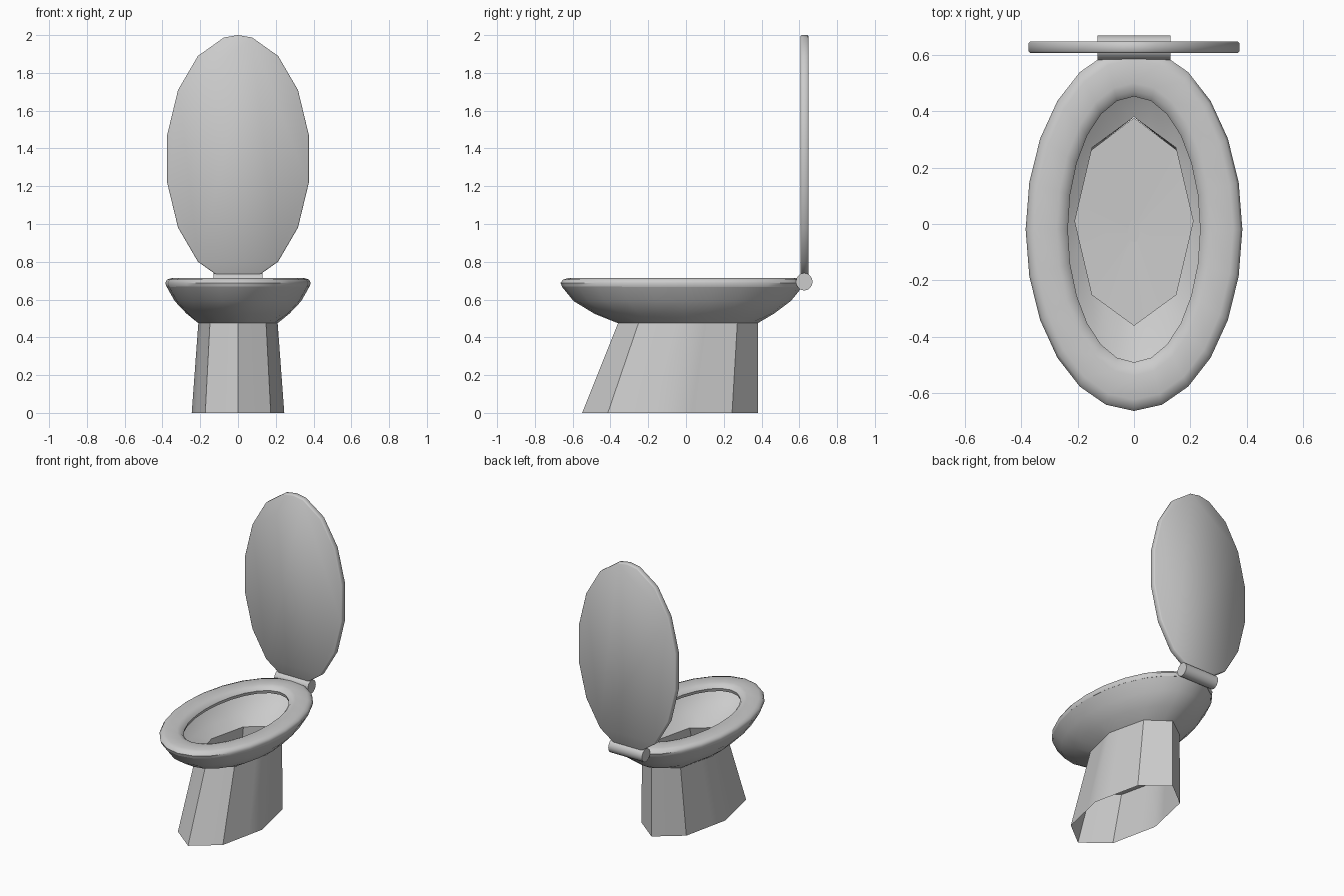
import bpy, bmesh, math

if "Cube" in bpy.data.objects:
    bpy.data.objects.remove(bpy.data.objects["Cube"])

N = 24
mat = bpy.data.materials.new("light_grey_ceramic")
mat.diffuse_color = (0.6, 0.6, 0.6, 1)
mat.use_nodes = True
mat.node_tree.nodes["Principled BSDF"].inputs["Base Color"].default_value = mat.diffuse_color


def oval(rx, ry, cy, z, sides=N):
    """Ring of N points on an oval that has the given number of sides."""
    step = N // sides
    pts = []
    for i in range(N):
        k, t = divmod(i, step)
        a0, a1 = (2 * math.pi * (k + j) / sides for j in (0, 1))
        f = t / step
        c = math.cos(a0) * (1 - f) + math.cos(a1) * f
        s = math.sin(a0) * (1 - f) + math.sin(a1) * f
        pts.append((rx * c, cy + ry * s, z))
    return pts


def loft(name, rings, close=False, cap_ends=False, angle=35):
    bm = bmesh.new()
    vr = [[bm.verts.new(p) for p in r] for r in rings]
    pairs = list(zip(vr, vr[1:]))
    if close:
        pairs.append((vr[-1], vr[0]))
    for a, b in pairs:
        n = len(a)
        for i in range(n):
            j = (i + 1) % n
            bm.faces.new((a[i], a[j], b[j], b[i]))
    if cap_ends:
        bm.faces.new(vr[0])
        bm.faces.new(vr[-1])
    bmesh.ops.recalc_face_normals(bm, faces=bm.faces)
    me = bpy.data.meshes.new(name)
    bm.to_mesh(me)
    bm.free()
    me.materials.append(mat)
    ob = bpy.data.objects.new(name, me)
    bpy.context.collection.objects.link(ob)
    bpy.ops.object.select_all(action='DESELECT')
    ob.select_set(True)
    bpy.context.view_layer.objects.active = ob
    bpy.ops.object.shade_smooth_by_angle(angle=math.radians(angle))
    return ob


# pedestal: open-bottomed eight-sided oval tube, leaning back at the front
base = (0.245, 0.465, -0.085, 0.0)
neck = (0.21, 0.37, 0.01, 0.475)
loft("pedestal", [oval(*base, sides=8), oval(*neck, sides=8)])

# bowl: thin shell flaring from the neck to the rim
loft("bowl", [
    oval(*neck, sides=8),
    oval(0.272, 0.475, -0.01, 0.525),
    oval(0.335, 0.575, -0.02, 0.592),
    oval(0.378, 0.637, -0.02, 0.668),
])

# bowl floor inside the pedestal
f = 0.3 / 0.475
level = [b * (1 - f) + n * f for b, n in zip(base, neck)]
level[0] -= 0.003
level[1] -= 0.003
loft("bowl_floor", [oval(*level, sides=8),
                    oval(0.02, 0.04, level[2], 0.29)], cap_ends=False)
loft("bowl_drain", [oval(0.02, 0.04, level[2], 0.29),
                    oval(0.02, 0.04, level[2], 0.288)], cap_ends=True)

# seat: ring with a rounded cross-section
section = [(0.378, 0.637, 0.667), (0.385, 0.645, 0.688), (0.376, 0.632, 0.705),
           (0.352, 0.605, 0.714), (0.275, 0.52, 0.714), (0.25, 0.49, 0.706),
           (0.235, 0.472, 0.688), (0.24, 0.478, 0.667)]
loft("seat", [oval(rx, ry, -0.019, z) for rx, ry, z in section],
     close=True, angle=50)

# raised lid: upright oval plate with a small rounded edge
angles = sorted([11.25 + 22.5 * k for k in range(16)] + [90, 270])


def plate(y, inset):
    return [((0.382 - inset) * math.cos(math.radians(a)), y,
             1.345 + (0.655 - inset) * math.sin(math.radians(a)))
            for a in angles]


loft("lid", [plate(0.607, 0.006), plate(0.613, 0), plate(0.643, 0),
             plate(0.649, 0.006)], cap_ends=True, angle=60)

# hinge: short bar across the back
loft("hinge", [[(x, 0.626 + 0.044 * math.cos(2 * math.pi * i / 16),
                 0.694 + 0.046 * math.sin(2 * math.pi * i / 16))
                for i in range(16)] for x in (-0.13, 0.13)], cap_ends=True)
